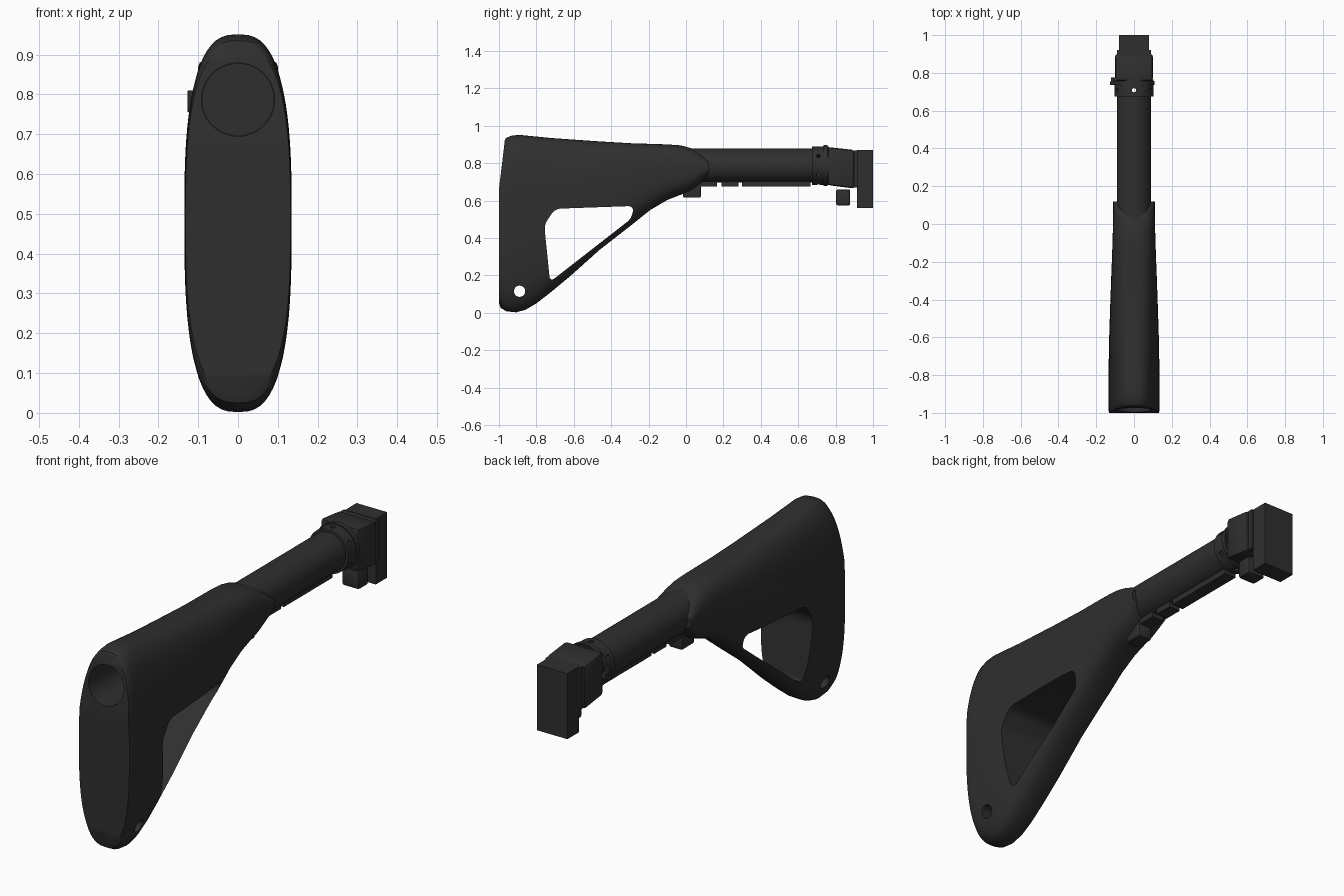
import bpy, bmesh, math
from mathutils import Matrix, Vector

cube = bpy.data.objects.get("Cube")
if cube:
    bpy.data.objects.remove(cube, do_unlink=True)

black = bpy.data.materials.new("matte black")
black.use_nodes = True
black.diffuse_color = (0.028, 0.028, 0.028, 1)
bsdf = black.node_tree.nodes["Principled BSDF"]
bsdf.inputs["Base Color"].default_value = black.diffuse_color
bsdf.inputs["Roughness"].default_value = 0.7

AXIS_Z = 0.787  # height of the tube axis


def finish(name, bm):
    bmesh.ops.recalc_face_normals(bm, faces=bm.faces)
    mesh = bpy.data.meshes.new(name)
    bm.to_mesh(mesh)
    bm.free()
    mesh.materials.append(black)
    ob = bpy.data.objects.new(name, mesh)
    bpy.context.collection.objects.link(ob)
    return ob


def activate(ob):
    bpy.ops.object.select_all(action='DESELECT')
    ob.select_set(True)
    bpy.context.view_layer.objects.active = ob


def smooth(ob, degrees=35):
    activate(ob)
    bpy.ops.object.shade_smooth_by_angle(angle=math.radians(degrees))


def cut(ob, cutter):
    cutter.hide_render = True
    mod = ob.modifiers.new("cut", 'BOOLEAN')
    mod.operation, mod.solver, mod.object = 'DIFFERENCE', 'EXACT', cutter
    activate(ob)
    bpy.ops.object.modifier_apply(modifier=mod.name)


def discard(*cutters):
    for c in cutters:
        bpy.data.objects.remove(c, do_unlink=True)


def rod(name, start, end, radius, sides=48):
    a, b = Vector(start), Vector(end)
    turn = (b - a).to_track_quat('Z', 'Y').to_matrix().to_4x4()
    bm = bmesh.new()
    bmesh.ops.create_cone(bm, cap_ends=True, segments=sides, radius1=radius, radius2=radius,
                          depth=(b - a).length, matrix=Matrix.Translation((a + b) / 2) @ turn)
    return finish(name, bm)


def prism(name, outline, x0, x1, bevel=0.0, only_along_x=False, segments=2):
    """Extrude a (y, z) outline from x0 to x1."""
    bm = bmesh.new()
    rings = [[bm.verts.new((x, y, z)) for y, z in outline] for x in (x0, x1)]
    bm.faces.new(rings[0])
    bm.faces.new(rings[1])
    along = []
    for i in range(len(outline)):
        j = (i + 1) % len(outline)
        bm.faces.new((rings[0][i], rings[0][j], rings[1][j], rings[1][i]))
        along.append(bm.edges.get((rings[0][i], rings[1][i])))
    bmesh.ops.recalc_face_normals(bm, faces=bm.faces)
    if bevel:
        edges = along if only_along_x else bm.edges[:]
        bmesh.ops.bevel(bm, geom=edges, offset=bevel, segments=segments, profile=0.5,
                        affect='EDGES', clamp_overlap=True)
    return finish(name, bm)


def box(name, x0, x1, y0, y1, z0, z1, bevel=0.0):
    return prism(name, [(y0, z0), (y1, z0), (y1, z1), (y0, z1)], x0, x1, bevel)


# Stock body: lofted tall rounded sections, each (y, bottom, top, half width)
STATIONS = [
    (-1, .05, .92, .132), (-.99, .025, .935, .134), (-.96, .008, .946, .135),
    (-.91, .002, .951, .135), (-.86, .015, .947, .135), (-.8, .05, .942, .135),
    (-.73, .104, .935, .134), (-.62, .195, .927, .132), (-.46, .338, .916, .127),
    (-.29, .47, .906, .121), (-.19, .55, .903, .117), (-.1, .603, .9, .114),
    (-.03, .63, .895, .112), (.02, .65, .882, .111), (.06, .677, .865, .11),
    (.09, .702, .845, .11), (.12, .74, .815, .11)]
N, POWER = 64, 2 / 2.75


def rounded(v):
    return math.copysign(abs(v) ** POWER, v)


bm = bmesh.new()
loops = []
for y, low, high, half in STATIONS:
    loop = []
    for i in range(N):
        a = math.tau * i / N
        z = (low + high) / 2 + (high - low) / 2 * rounded(math.cos(a))
        # the upper butt leans forward
        lean = 0.03 * min(max((z - 0.66) / 0.25, 0), 1) * min(max(-0.8 - y, 0) / 0.2, 1)
        loop.append(bm.verts.new((half * rounded(math.sin(a)), y + lean, z)))
    loops.append(loop)
for p, q in zip(loops, loops[1:]):
    for i in range(N):
        j = (i + 1) % N
        bm.faces.new((p[i], p[j], q[j], q[i]))
for loop in (loops[0], loops[-1]):
    for i in range(N // 2):
        ring = [loop[i], loop[i + 1], loop[-i - 1], loop[-i]]
        bm.faces.new(list(dict.fromkeys(ring)))
stock = finish("stock_body", bm)

# Openings in the stock: grip window, sling hole, rear bore
window = prism("window_cutter", [(-.758, .47), (-.7, .556), (-.28, .571), (-.29, .505), (-.727, .165)],
               -.3, .3, 0.028, True, 4)
sling = rod("sling_cutter", (-.3, -.89, .115), (.3, -.89, .115), .03, 32)
bore = rod("bore_cutter", (0, -1.2, AXIS_Z), (0, -.3, AXIS_Z), .092, 64)
for c in (window, sling, bore):
    cut(stock, c)
discard(window, sling, bore)
smooth(stock)

# Buffer tube and collar, pierced by three radial pin holes
tube = rod("buffer_tube", (0, -.31, AXIS_Z), (0, .78, AXIS_Z), .091, 64)
collar = rod("collar", (0, .675, AXIS_Z), (0, .765, AXIS_Z), .103, 64)
band = rod("collar_band", (0, .735, AXIS_Z), (0, .757, AXIS_Z), .109, 64)
for k in range(3):
    a = math.radians(30 + 60 * k)
    d = Vector((math.cos(a), 0, math.sin(a))) * 0.2
    c = Vector((0, .708, AXIS_Z))
    pin = rod("pin_cutter", c - d, c + d, .011, 16)
    cut(tube, pin)
    cut(collar, pin)
    discard(pin)
for ob in (tube, collar, band):
    smooth(ob)

# Collar catch on the right side
box("collar_catch", -.127, -.09, .735, .755, .755, .81, .003)
box("collar_catch_tab", -.122, -.1, .75, .775, .765, .795, .003)

# Notched rail under the tube
for y0, y1 in ((.05, .165), (.19, .28), (.3, .665)):
    box("tube_rail", -.03, .03, y0, y1, .675, .73)

# Release latch under the stock nose
smooth(box("release_latch", -.035, .035, -.015, .08, .615, .7, .008))

# Hinge block, flange, end plate and lower lug
smooth(prism("hinge_block", [(.757, .683), (.9, .664), (.9, .87), (.757, .886)], -.1, .1, .014), 30)
box("hinge_flange", -.09, .09, .89, .92, .67, .868)
box("end_plate", -.08, .08, .915, 1, .56, .87)
smooth(box("lower_lug", -.02, .07, .803, .878, .573, .66, .01), 30)
